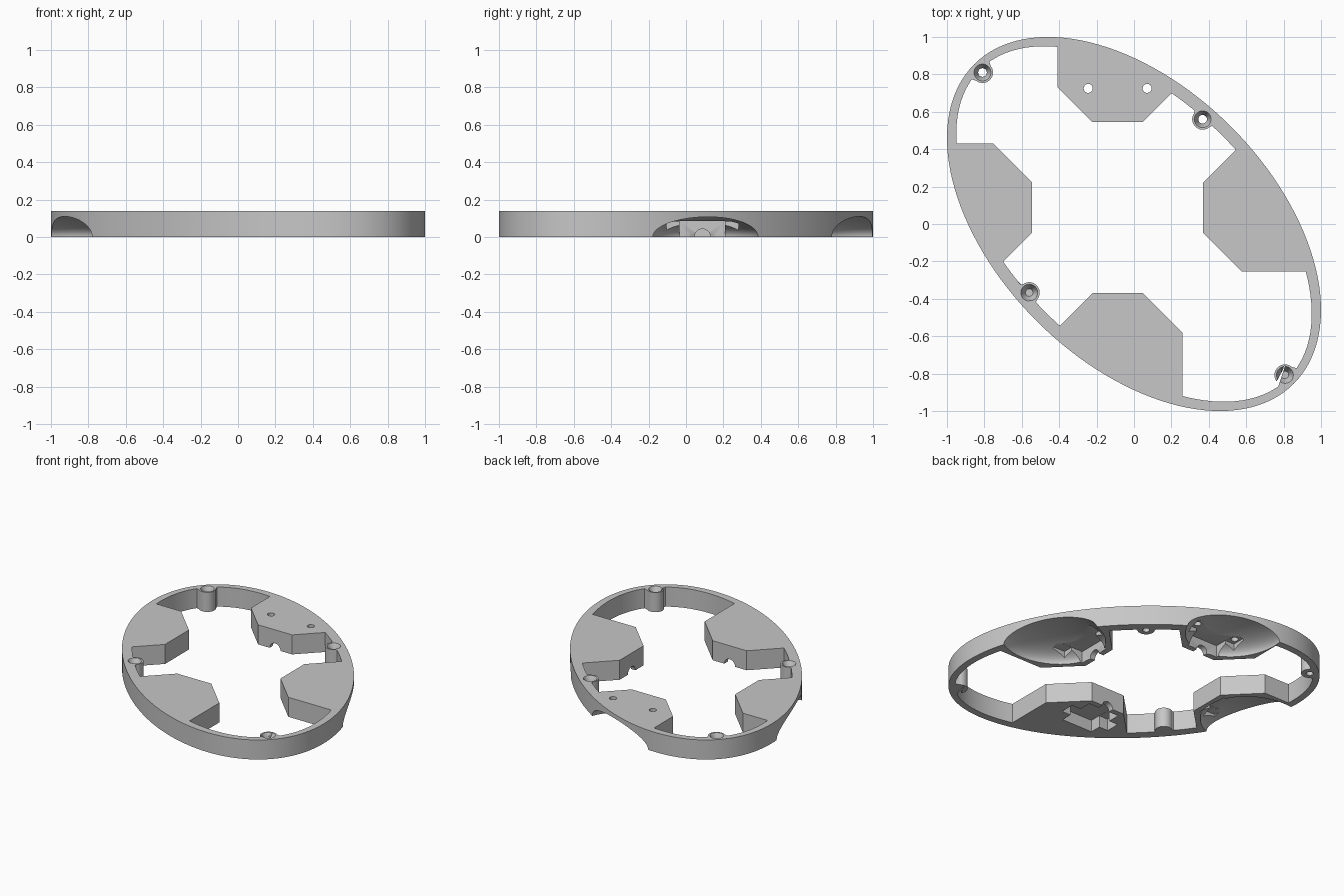
import bpy, bmesh
from math import cos, sin, pi, radians
from mathutils import Matrix

cube = bpy.data.objects.get("Cube")
if cube:
    bpy.data.objects.remove(cube, do_unlink=True)

HEIGHT = 0.14
TILT = Matrix.Rotation(radians(135), 4, 'Z')

grey = bpy.data.materials.new("plain grey")
grey.use_nodes = True
colour = (0.57, 0.57, 0.57, 1)
grey.diffuse_color = colour
grey.node_tree.nodes["Principled BSDF"].inputs["Base Color"].default_value = colour


def make(name, bm, matrix=Matrix()):
    bm.transform(matrix)
    bmesh.ops.recalc_face_normals(bm, faces=bm.faces)
    mesh = bpy.data.meshes.new(name)
    bm.to_mesh(mesh)
    bm.free()
    mesh.materials.append(grey)
    obj = bpy.data.objects.new(name, mesh)
    bpy.context.collection.objects.link(obj)
    return obj


def prism(name, points, low, high, matrix=Matrix()):
    bm = bmesh.new()
    base, top = [[bm.verts.new((x, y, z)) for x, y in points] for z in (low, high)]
    bm.faces.new(base)
    bm.faces.new(top)
    for i in range(len(points)):
        bm.faces.new((base[i - 1], base[i], top[i], top[i - 1]))
    return make(name, bm, matrix)


def oval(a, b, count=128):
    return [(a * cos(2 * pi * i / count), b * sin(2 * pi * i / count)) for i in range(count)]


def rectangle(half, near, far):
    return [(-half, near), (half, near), (half, far), (-half, far)]


def cone(name, r_low, r_high, depth, matrix):
    bm = bmesh.new()
    bmesh.ops.create_cone(bm, cap_ends=True, segments=32, radius1=r_low,
                          radius2=r_high, depth=depth)
    return make(name, bm, matrix)


def cut(target, cutter):
    cutter.hide_render = True
    before = len(target.data.vertices)
    bpy.context.view_layer.objects.active = target
    # The second solver only runs when the first leaves the mesh unchanged
    for solver in ('MANIFOLD', 'EXACT'):
        mod = target.modifiers.new("cut", 'BOOLEAN')
        mod.operation = 'DIFFERENCE'
        mod.solver = solver
        mod.object = cutter
        bpy.ops.object.modifier_apply(modifier=mod.name)
        if len(target.data.vertices) != before:
            break
    bpy.data.objects.remove(cutter, do_unlink=True)


def placed(x, y, turn):
    return Matrix.Translation((x, y, 0)) @ Matrix.Rotation(radians(turn), 4, 'Z')


# Tilted oval slab and the opening that leaves a thin rim
frame = prism("oval_frame", oval(1.208, 0.735), 0, HEIGHT, TILT)
opening = prism("opening", oval(1.166, 0.668), -0.1, 0.3, TILT)

# Mounts and screw bosses: x, y, outward turn (and half width of the pad)
mounts = [(-0.0875, 0.725, 0, 0.322), (-0.725, 0.0875, 90, 0.342),
          (-0.0875, -0.55, 180, 0.347), (0.55, 0.0875, -90, 0.342)]
bosses = [(-0.81, 0.81, 45), (0.807, -0.807, -135),
          (0.367, 0.56, -41), (-0.56, -0.367, 131)]

# Chamfered pads and round screw bosses stay solid inside the opening
for x, y, turn, half in mounts:
    shoulder = half - 0.135 - 0.18
    outline = [(-0.135, -0.18), (0.135, -0.18), (half, shoulder),
               (half, 0.6), (-half, 0.6), (-half, shoulder)]
    cut(opening, prism("pad", outline, -0.2, 0.4, placed(x, y, turn)))
for x, y, turn in bosses:
    place = placed(x, y, turn)
    cut(opening, cone("boss", 0.056, 0.056, 0.8, place))
    foot = [(-0.04, -0.036), (0.04, -0.036), (0.075, 0.03), (-0.075, 0.03)]
    cut(opening, prism("boss_foot", foot, -0.3, 0.5, place))
cut(frame, opening)

# Under each pad: domed scoop, motor pocket, tab slot, cable hole, screw holes
for x, y, turn, half in mounts:
    place = placed(x, y, turn)
    bm = bmesh.new()
    bmesh.ops.create_uvsphere(bm, u_segments=64, v_segments=32, radius=1)
    bm.transform(Matrix.Translation((0, 0.21, 0)) @ Matrix.Diagonal((0.316, 0.36, 0.11, 1)))
    cut(frame, make("scoop", bm, place))
    cut(frame, prism("motor_pocket", rectangle(0.122, -0.14, 0.13), -0.1, 0.085, place))
    cut(frame, prism("tab_slot", rectangle(0.193, -0.05, 0.05), -0.11, 0.084, place))
    along = Matrix.Translation((0, -0.15, 0)) @ Matrix.Rotation(pi / 2, 4, 'X')
    cut(frame, cone("cable_hole", 0.043, 0.043, 0.2, place @ along))
    for side in (-0.1575, 0.1575):
        cut(frame, cone("screw_hole", 0.024, 0.024, 0.6,
                        place @ Matrix.Translation((side, 0, 0))))

# Countersunk bores through the bosses
for x, y, turn in bosses:
    cut(frame, cone("bore", 0.023, 0.023, 0.6, placed(x, y, turn)))
    cut(frame, cone("countersink", 0.02, 0.05, 0.06,
                    Matrix.Translation((x, y, HEIGHT - 0.02))))

# Smooth curved walls with crisp edges
bpy.ops.object.select_all(action='DESELECT')
frame.select_set(True)
bpy.context.view_layer.objects.active = frame
bpy.ops.object.shade_smooth_by_angle(angle=radians(30))
